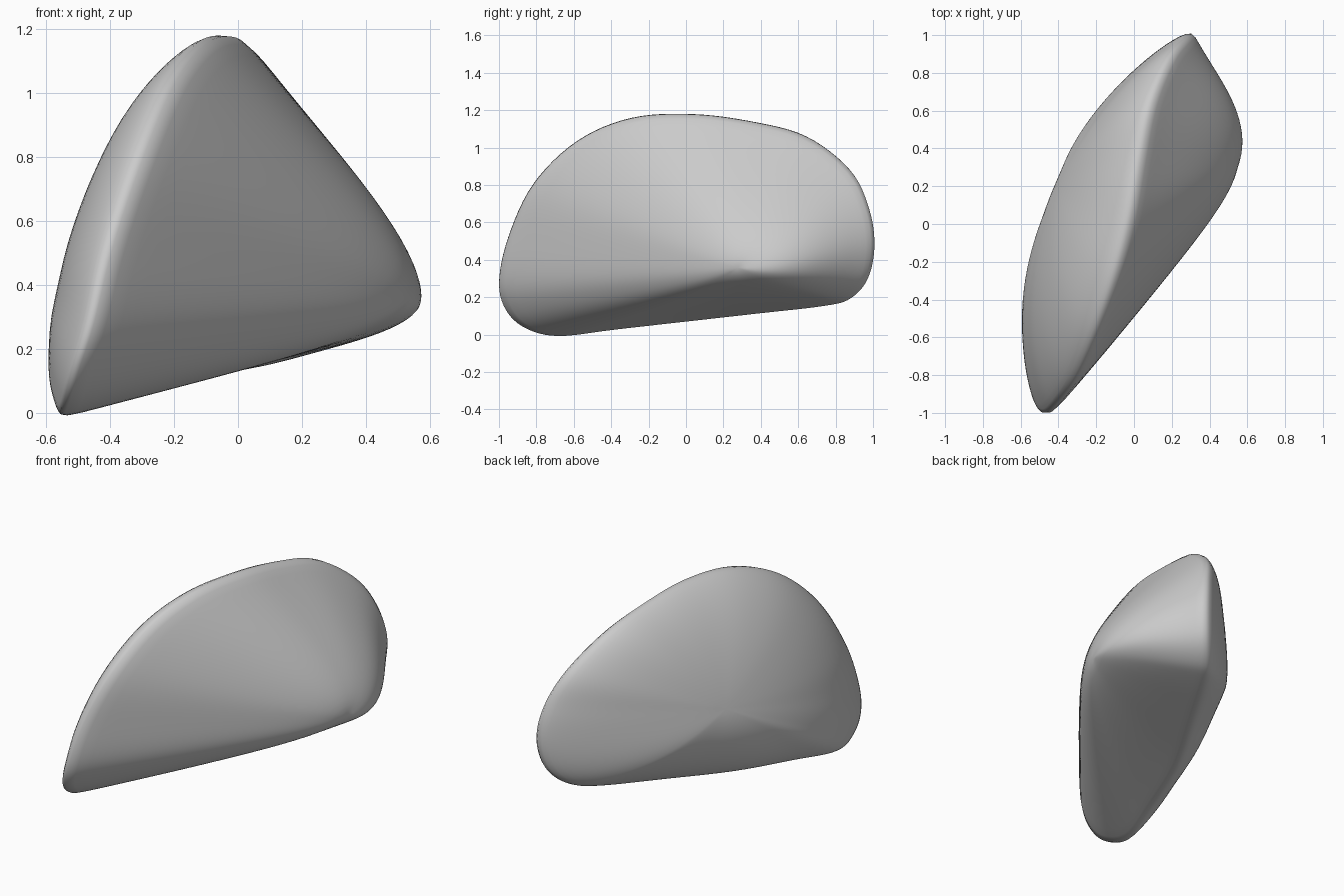
import bpy, bmesh
from mathutils import Vector

cube = bpy.data.objects.get("Cube")
if cube:
    bpy.data.objects.remove(cube, do_unlink=True)

# Rim loop shared by the domed back and the blunt-tipped front
RIM = [Vector(p) for p in (
    (-.46, -1.02, .28), (-.40, -.97, .52), (-.3, -.835, .81), (-.2, -.595, 1.045),
    (-.1, -.3, 1.17), (-.015, .03, 1.19), (.04, .35, 1.15), (.1, .65, 1.07),
    (.2, .89, .885), (.28, .99, .68), (.31, 1.02, .48), (.28, .985, .3),
    (.2, .89, .19), (.1, .75, .15), (-.1, .4, .11), (-.32, 0, .065),
    (-.46, -.4, .02), (-.55, -.7, -.015), (-.54, -.88, .03), (-.51, -.985, .13))]
CENTRE = Vector((-.1, .2, .55))
TIP = Vector((.73, .30, .30))
DEPTH, ROUND = .305, .23
STEPS, RINGS = 6, 24


def spline(points, steps):
    """Closed smooth curve through the points."""
    out, n = [], len(points)
    for i in range(n):
        a, b, c, d = (points[(i + k) % n] for k in (-1, 0, 1, 2))
        for j in range(steps):
            t = j / steps
            out.append(b + (c - a) * (t / 2) + (2 * a - 5 * b + 4 * c - d) * (t * t / 2)
                       + (3 * b - a - 3 * c + d) * (t ** 3 / 2))
    return out


def plane_x(p):
    """Tilted plane that the rim roughly follows."""
    return CENTRE.x + .36 * (p.y - CENTRE.y) + .29 * (p.z - CENTRE.z)


def dome(r, s):
    """Dome bulging to -x, flatter towards the low front corner."""
    p = CENTRE.lerp(r, s)
    power = .63 + .13 * (1.1 - r.z) ** 2 * (1.1 - r.y)
    p.x = plane_x(p) + (r.x - plane_x(r)) * s * s - DEPTH * max(0, 1 - s * s) ** power
    return p


def cone(r, soft, u):
    """Cone to the tip, its section turning oval as it blunts."""
    section = soft.lerp(r - CENTRE, u * (2 - u))
    blunt = ((u * u + ROUND ** 2) / (1 + ROUND ** 2)) ** .5
    return TIP + section * u + (CENTRE - TIP) * blunt


# Rings run from the dome pole over the rim to the blunt tip
rim = spline(RIM, STEPS)
n = len(rim)
W = 17
middle = sum(rim, Vector()) / n
oval = [(sum((rim[(i + k) % n] for k in range(-W, W + 1)), Vector()) / (2 * W + 1) - middle) * 1.3
        for i in range(n)]
bm = bmesh.new()
rings = [[bm.verts.new(dome(r, 1 - (1 - k / RINGS) ** 1.4)) for r in rim]
         for k in range(1, RINGS)]
rings += [[bm.verts.new(cone(r, o, 1 - k / RINGS)) for r, o in zip(rim, oval)]
          for k in range(RINGS)]
for a, b in zip(rings, rings[1:]):
    for i in range(n):
        bm.faces.new((a[i], a[(i + 1) % n], b[(i + 1) % n], b[i]))
for ring, pole in ((rings[0], dome(CENTRE, 0)), (rings[-1], cone(CENTRE, Vector(), 0))):
    v = bm.verts.new(pole)
    for i in range(n):
        bm.faces.new((ring[i], ring[(i + 1) % n], v))

# Soften the rim
for _ in range(3):
    bmesh.ops.smooth_vert(bm, verts=bm.verts, factor=.5,
                          use_axis_x=True, use_axis_y=True, use_axis_z=True)
bmesh.ops.recalc_face_normals(bm, faces=bm.faces)

mesh = bpy.data.meshes.new("rounded_wedge")
bm.to_mesh(mesh)
bm.free()
for p in mesh.polygons:
    p.use_smooth = True
body = bpy.data.objects.new("rounded_wedge", mesh)
bpy.context.collection.objects.link(body)

grey = bpy.data.materials.new("light_grey")
grey.use_nodes = True
colour = (.6, .6, .6, 1)
grey.diffuse_color = colour
grey.node_tree.nodes["Principled BSDF"].inputs["Base Color"].default_value = colour
mesh.materials.append(grey)
